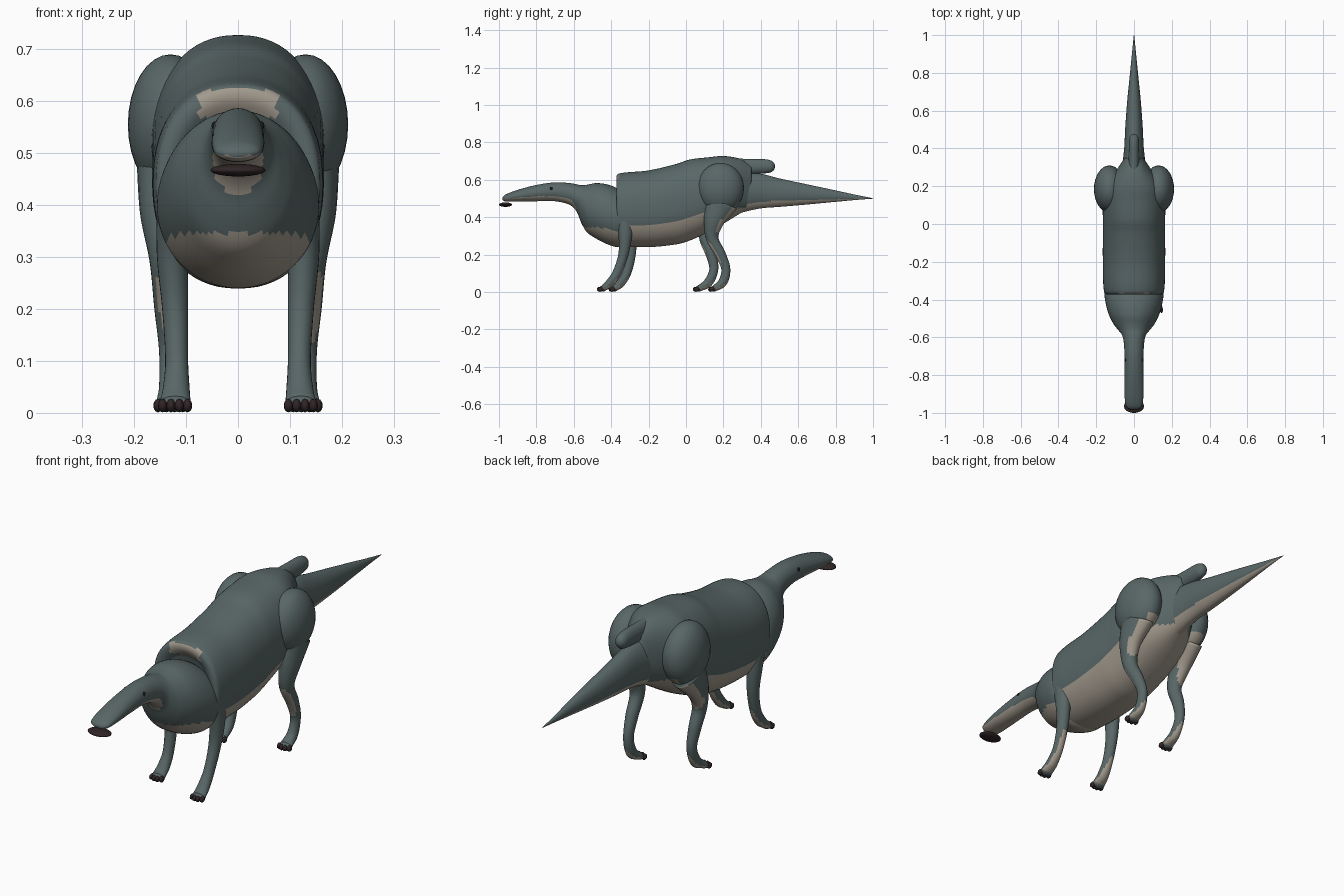
import bpy, bmesh, math
from mathutils import Vector

cube = bpy.data.objects.get("Cube")
if cube:
    bpy.data.objects.remove(cube, do_unlink=True)


def material(name, rgb):
    m = bpy.data.materials.new(name)
    m.use_nodes = True
    m.diffuse_color = (*rgb, 1)
    m.node_tree.nodes["Principled BSDF"].inputs["Base Color"].default_value = (*rgb, 1)
    return m


HIDE = material("slate hide", (0.10, 0.135, 0.135))
BELLY = material("pale belly", (0.36, 0.32, 0.265))
DARK = material("dark horn", (0.03, 0.018, 0.02))
EYE = material("eye black", (0.01, 0.01, 0.01))


def finish(name, bm, mats, rule=None):
    """Turn a bmesh into a smooth object, colouring faces by a rule."""
    bmesh.ops.recalc_face_normals(bm, faces=bm.faces)
    bm.normal_update()
    for f in bm.faces:
        f.smooth = True
        if rule and rule(f.calc_center_median(), f.normal):
            f.material_index = 1
    me = bpy.data.meshes.new(name)
    bm.to_mesh(me)
    bm.free()
    for m in mats:
        me.materials.append(m)
    ob = bpy.data.objects.new(name, me)
    bpy.context.collection.objects.link(ob)
    return ob


def smooth_path(rows, step):
    """Hermite interpolation through rows of (x, y, z, rx, rn)."""
    p = [Vector(r) for r in rows]
    t = [0.0]
    for a, b in zip(p, p[1:]):
        t.append(t[-1] + (b - a).length)
    last = len(p) - 1
    tan = []
    for i in range(last + 1):
        a, b = max(i - 1, 0), min(i + 1, last)
        tan.append((p[b] - p[a]) / (t[b] - t[a]))
    out = []
    for i in range(last):
        h = t[i + 1] - t[i]
        n = max(2, math.ceil(h / step))
        for k in range(n):
            s = k / n
            out.append(p[i] * (2*s**3 - 3*s**2 + 1) + tan[i] * h * (s**3 - 2*s**2 + s)
                       + p[i+1] * (3*s**2 - 2*s**3) + tan[i+1] * h * (s**3 - s**2))
    return out + [p[-1]]


def sweep(name, rows, rule, sides=40, step=0.012, upright=False, power=2.0):
    """Skin superellipse rings along a path; upright rings stay in the xz plane."""
    path = smooth_path(rows, step)
    bm = bmesh.new()
    rings = []
    side = Vector((1, 0, 0))
    for i, q in enumerate(path):
        a, b = path[max(i - 1, 0)], path[min(i + 1, len(path) - 1)]
        up = Vector((0, 0, 1)) if upright else (b - a).to_3d().cross(side).normalized()
        ring = []
        for k in range(sides):
            ang = 2 * math.pi * k / sides
            c, s = math.cos(ang), math.sin(ang)
            u = math.copysign(abs(c) ** (2 / power), c) * q[3]
            v = math.copysign(abs(s) ** (2 / power), s) * q[4]
            ring.append(bm.verts.new(q.to_3d() + side * u + up * v))
        rings.append(ring)
    for r0, r1 in zip(rings, rings[1:]):
        for k in range(sides):
            j = (k + 1) % sides
            bm.faces.new((r0[k], r0[j], r1[j], r1[k]))
    bm.faces.new(rings[0])
    bm.faces.new(rings[-1])
    return finish(name, bm, [HIDE, BELLY], rule)


def loft(name, table, rule, power=2.0):
    """Table rows: y, top, bottom, half width."""
    rows = [(0, y, (a + b) / 2, w, (a - b) / 2) for y, a, b, w in table]
    return sweep(name, rows, rule, sides=64, upright=True, power=power)


def ball(name, centre, radii, mats, rule=None, seg=32):
    bm = bmesh.new()
    bmesh.ops.create_uvsphere(bm, u_segments=seg, v_segments=seg // 2, radius=1)
    for v in bm.verts:
        v.co = Vector(centre) + Vector(a * b for a, b in zip(v.co, radii))
    return finish(name, bm, mats, rule)


def underside(limit):
    return lambda c, n: n.z < limit


def body_rule(c, n):
    collar = n.y < -0.4 and c.y < -0.34 and abs(c.x) < 0.075 and 0.57 < c.z < 0.62
    return collar or (n.z < -0.3 and c.z < 0.45)


# Trunk with a collar lip at the front
loft("body", [
    (-.35, .565, .30, .10), (-.372, .605, .26, .135), (-.362, .632, .245, .158),
    (-.20, .65, .24, .165), (-.05, .685, .255, .165), (.02, .708, .275, .165),
    (.12, .72, .32, .165), (.20, .727, .365, .15), (.29, .712, .42, .09),
    (.35, .68, .45, .05)], body_rule, 2.25)

# Chest, neck and long snout
loft("chest_and_head", [
    (-.982, .506, .492, .02), (-.965, .521, .484, .042), (-.90, .546, .483, .05),
    (-.80, .572, .485, .05), (-.70, .586, .485, .05), (-.62, .582, .465, .055),
    (-.585, .576, .43, .065), (-.56, .571, .37, .085), (-.53, .573, .32, .108),
    (-.48, .582, .285, .133), (-.42, .575, .255, .15), (-.36, .55, .24, .155),
    (-.30, .50, .26, .13)],
    lambda c, n: n.z < -0.45 and (c.z < 0.345 or c.y < -0.57))

# Tail and the blunt hump above it
loft("tail", [
    (.22, .64, .40, .09), (.30, .64, .425, .066), (.40, .632, .447, .052),
    (.50, .607, .455, .047), (.65, .575, .468, .036), (.80, .543, .482, .021),
    (.92, .517, .493, .009), (1.0, .501, .499, .001)], underside(-0.4))
loft("rump_hump", [
    (.22, .715, .62, .03), (.35, .711, .63, .028), (.43, .709, .635, .027),
    (.46, .70, .642, .023), (.473, .685, .658, .012), (.476, .674, .668, .003)],
    None)

# Horny beak plate
ball("beak", (0, -.965, .467), (.053, .035, .012), [DARK])

FRONT = [(.125, -.33, .40, .032, .05), (.126, -.325, .30, .03, .036),
         (.121, -.335, .20, .025, .027), (.118, -.37, .10, .022, .024),
         (.119, -.41, .045, .026, .022), (.121, -.445, .018, .03, .016)]
HIND = [(.14, .19, .48, .055, .09), (.148, .15, .38, .04, .055),
        (.14, .14, .29, .03, .034), (.136, .185, .20, .025, .028),
        (.132, .213, .12, .02, .024), (.13, .195, .05, .022, .024),
        (.13, .15, .018, .028, .016)]


def leg(name, rows, s, stride):
    """Leg mirrored by s, with its foot moved by the stride, plus claws."""
    posed = [(s * x, y + stride * (1 - z / .5), z, a, b) for x, y, z, a, b in rows]
    sweep(name, posed, underside(-0.3), sides=24)
    fx, fy, fz, fr, _ = posed[-1]
    ball(name + "_foot", (fx, fy, fz), (fr, .02, .016), [HIDE], seg=20)
    for i in range(4):
        k = i - 1.5
        ball(f"{name}_claw_{i + 1}", (fx + k * .016, fy - .02 + abs(k) * .006, .014),
             (.009, .015, .013), [DARK], seg=12)


for s, word in ((1, "left"), (-1, "right")):
    near = s > 0
    leg("front_leg_" + word, FRONT, s, 0 if near else .065)
    leg("hind_leg_" + word, HIND, s, 0 if near else -.085)
    ball("hip_" + word, (s * .13, .185, .555), (.082, .125, .135), [HIDE, BELLY],
         lambda c, n: n.z < -0.5 and abs(c.x) < 0.15)
    ball("eye_" + word, (s * .045, -.72, .553), (.006, .008, .008), [EYE], seg=12)
